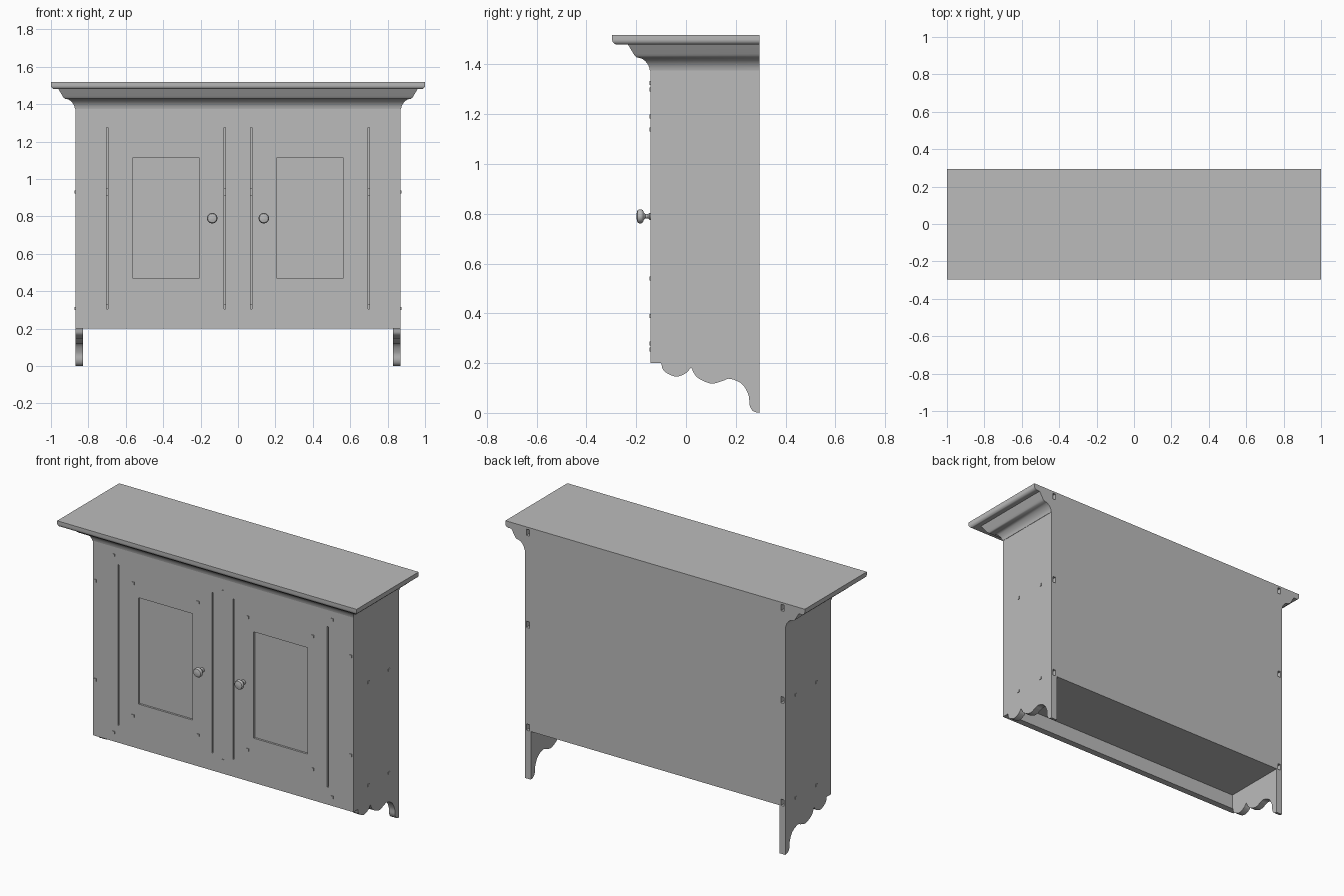
import bpy, bmesh, math
from mathutils import Vector

if "Cube" in bpy.data.objects:
    bpy.data.objects.remove(bpy.data.objects["Cube"])

paint = bpy.data.materials.new("grey_paint")
paint.use_nodes = True
paint.diffuse_color = (0.5, 0.5, 0.5, 1)
paint.node_tree.nodes["Principled BSDF"].inputs["Base Color"].default_value = (0.5, 0.5, 0.5, 1)

FRONT, BACK, HALF = -0.143, 0.295, 0.87   # carcass limits
BOARD = 0.04                              # board thickness
TOP = 1.48                                # underside of the top board


def finish(name, bm, smooth=False):
    bmesh.ops.recalc_face_normals(bm, faces=bm.faces)
    mesh = bpy.data.meshes.new(name)
    bm.to_mesh(mesh)
    bm.free()
    mesh.materials.append(paint)
    ob = bpy.data.objects.new(name, mesh)
    bpy.context.collection.objects.link(ob)
    if smooth:
        bpy.ops.object.select_all(action='DESELECT')
        ob.select_set(True)
        bpy.context.view_layer.objects.active = ob
        bpy.ops.object.shade_smooth_by_angle(angle=math.radians(35))
    return ob


def add_box(bm, x, y, z):
    lo, hi = zip(x, y, z)
    verts = bmesh.ops.create_cube(bm, size=1)["verts"]
    for v in verts:
        v.co = [a + (c + 0.5) * (b - a) for a, b, c in zip(lo, hi, v.co)]
    return verts


def box(name, x, y, z):
    bm = bmesh.new()
    add_box(bm, x, y, z)
    return finish(name, bm)


def spline(points, steps=6):
    """Catmull-Rom curve through the points."""
    p = [Vector(q) for q in points]
    p = [2 * p[0] - p[1]] + p + [2 * p[-1] - p[-2]]
    out = []
    for a, b, c, d in zip(p, p[1:], p[2:], p[3:]):
        for i in range(steps):
            t = i / steps
            out.append(0.5 * (2 * b + (c - a) * t + (2 * a - 5 * b + 4 * c - d) * t ** 2
                              + (3 * b - a - 3 * c + d) * t ** 3))
    return out + [p[-2]]


def sides(name):
    return ((1, "left_" + name), (-1, "right_" + name))


def span(s, a, b):
    return tuple(sorted((s * a, s * b)))


# Side boards with a scrolled lower edge
scroll = spline([(-0.1, 0.2), (-0.088, 0.168), (-0.042, 0.146), (0, 0.16), (0.02, 0.183)])
scroll += spline([(0.02, 0.183), (0.045, 0.143), (0.1, 0.118), (0.145, 0.128), (0.177, 0.137),
                  (0.225, 0.116), (0.251, 0.072), (0.256, 0.03), (0.27, 0.007), (BACK, 0)])[1:]
outline = [(FRONT + BOARD, TOP), (FRONT + BOARD, 0.2)] + [tuple(p) for p in scroll] + [(BACK, TOP)]
boards = []
for s, name in sides("side"):
    bm = bmesh.new()
    face = bm.faces.new([bm.verts.new((s * (HALF - BOARD), y, z)) for y, z in outline])
    moved = bmesh.ops.extrude_face_region(bm, geom=[face])["geom"]
    bmesh.ops.translate(bm, vec=(s * BOARD, 0, 0),
                        verts=[v for v in moved if isinstance(v, bmesh.types.BMVert)])
    boards.append(finish(name, bm, smooth=True))

# Back board and shelves
inner = HALF - BOARD
box("back_board", (-inner, inner), (BACK - BOARD, BACK), (0.29, TOP))
for name, z in (("floor", 0.29), ("middle_shelf", 0.91)):
    box(name, (-inner, inner), (FRONT + BOARD, BACK - BOARD), (z, z + BOARD))

# Face frame
depth = (FRONT, FRONT + BOARD)
LOW, HIGH = 0.305, 1.274                  # door opening
box("bottom_rail", (-HALF, HALF), depth, (0.2, LOW))
box("top_rail", (-HALF, HALF), depth, (HIGH, TOP))
box("centre_stile", (-0.066, 0.066), depth, (LOW, HIGH))
for s, name in sides("stile"):
    box(name, span(s, 0.703, HALF), depth, (LOW, HIGH))

# Doors with sunk panels
for s, name in sides("door"):
    box(name + "_inner_stile", span(s, 0.075, 0.205), depth, (LOW, HIGH))
    box(name + "_outer_stile", span(s, 0.565, 0.694), depth, (LOW, HIGH))
    box(name + "_bottom_rail", span(s, 0.205, 0.565), depth, (LOW, 0.469))
    box(name + "_top_rail", span(s, 0.205, 0.565), depth, (1.111, HIGH))
    box(name + "_panel", span(s, 0.205, 0.565), (FRONT + 0.012, FRONT + 0.03), (0.469, 1.111))

# Turned knobs: radius and distance from the door
turning = [(0.014, 0), (0.014, 0.004), (0.009, 0.009), (0.009, 0.02), (0.014, 0.026),
           (0.024, 0.03), (0.028, 0.036), (0.028, 0.046), (0.024, 0.052), (0.012, 0.055), (0, 0.056)]
for s, name in sides("knob"):
    bm = bmesh.new()
    verts = [bm.verts.new((r, -d, 0)) for r, d in turning]
    edges = [bm.edges.new(pair) for pair in zip(verts, verts[1:])]
    bmesh.ops.spin(bm, geom=verts + edges, cent=(0, 0, 0), axis=(0, 1, 0),
                   angle=math.tau, steps=24, use_duplicate=False)
    bmesh.ops.remove_doubles(bm, verts=bm.verts, dist=0.0005)
    knob = finish(name, bm, smooth=True)
    knob.location = (s * 0.138, FRONT, 0.79)

# Square pegs on the front and sides
bm = bmesh.new()
P, PROUD = 0.008, 0.004
front_pegs = [(0.73, 1.325), (0.73, 0.254), (0.853, 1.138), (0.853, 0.54), (0.6, 1.19),
              (0.6, 0.389), (0.166, 1.19), (0.166, 0.389)]
spots = [(s * x, z) for x, z in front_pegs for s in (1, -1)] + [(0, 1.3), (0, 0.279)]
for x, z in spots:
    add_box(bm, (x - P, x + P), (FRONT - PROUD, FRONT + 0.02), (z - P, z + P))
for s in (1, -1):
    for y in (0, 0.197):
        for z in (0.308, 0.93):
            add_box(bm, span(s, HALF - 0.02, HALF + PROUD), (y - P, y + P), (z - P, z + P))
finish("pegs", bm)

# Crown moulding mitred round the front and both sides: projection and height
cove = [(0.002, 1.375), (0.004, 1.386), (0.01, 1.4), (0.02, 1.413), (0.033, 1.423), (0.042, 1.426)]
ogee = [(0.054, 1.428), (0.062, 1.434), (0.068, 1.443), (0.09, TOP)]
profile = [(0, 1.375)] + cove + ogee + [(0, TOP)]
bm = bmesh.new()
rings = []
for off, z in profile:
    x, y = HALF + off, FRONT - off
    rings.append([bm.verts.new(c) for c in ((-x, BACK, z), (-x, y, z), (x, y, z), (x, BACK, z))])
for a, b in zip(rings, rings[1:] + rings[:1]):
    for i in range(3):
        bm.faces.new((a[i], a[i + 1], b[i + 1], b[i]))
for end in (0, 3):
    bm.faces.new([r[end] for r in rings])
finish("crown_moulding", bm, smooth=True)

# Top board, rounded under its front and side edges
bm = bmesh.new()
add_box(bm, (-1, 1), (-0.297, BACK), (TOP, 1.518))
under = [e for e in bm.edges if all(v.co.z < TOP + 0.01 for v in e.verts)
         and any(v.co.y < 0 for v in e.verts)]
bmesh.ops.bevel(bm, geom=under, offset=0.02, segments=5, profile=0.5, affect='EDGES')
boards.append(finish("top_board", bm, smooth=True))

# Open joint slots along the rear edge
bm = bmesh.new()
for s in (1, -1):
    for z in (0.31, 0.93, 1.486):
        add_box(bm, span(s, 0.84, 0.86), (BACK - 0.03, BACK + 0.02), (z - 0.019, z + 0.019))
cutter = finish("slot_cutter", bm)
cutter.hide_render = True
for ob in boards:
    mod = ob.modifiers.new("slots", 'BOOLEAN')
    mod.object, mod.operation, mod.solver = cutter, 'DIFFERENCE', 'EXACT'
    bpy.context.view_layer.objects.active = ob
    bpy.ops.object.modifier_apply(modifier=mod.name)
bpy.data.objects.remove(cutter)
